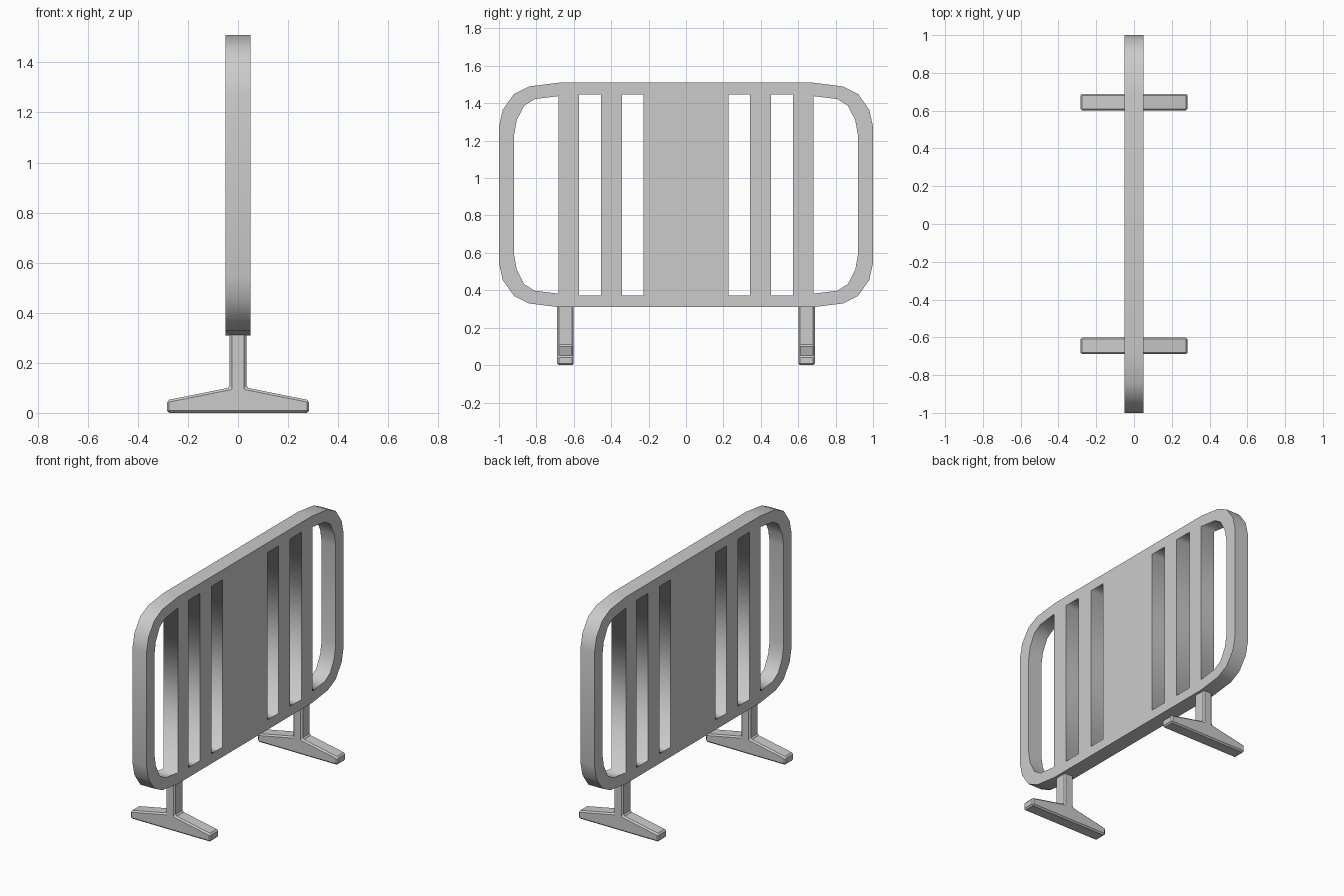
import bpy, bmesh
from math import radians

if "Cube" in bpy.data.objects:
    bpy.data.objects.remove(bpy.data.objects["Cube"])

MID_Z = 0.91          # panel centre height
HALF_T = 0.05         # half panel thickness


def mirror_v(pts):
    """Complete an upper profile with its reflection below the mid height."""
    return pts + [(y, -z) for y, z in reversed(pts)]


def rect(y0, y1, h):
    return [(y0, h), (y1, h), (y1, -h), (y0, -h)]


# Barrier panel: rounded outline with slots and end openings
corner = [(0.68, 0.60), (0.84, 0.58), (0.92, 0.54), (0.98, 0.455), (1.0, 0.365)]
opening = [(0.682, 0.528), (0.81, 0.512), (0.865, 0.477), (0.905, 0.40), (0.92, 0.315)]

right = mirror_v(corner)
outline = right + [(-y, z) for y, z in reversed(right)]
holes = [mirror_v(opening), rect(0.455, 0.573, 0.537), rect(0.228, 0.342, 0.537)]
loops = [outline] + holes + [[(-y, z) for y, z in h] for h in holes]

curve = bpy.data.curves.new("barrier_panel", 'CURVE')
curve.dimensions = '2D'
curve.fill_mode = 'BOTH'
curve.extrude = HALF_T
for pts in loops:
    s = curve.splines.new('POLY')
    s.points.add(len(pts) - 1)
    for p, (y, z) in zip(s.points, pts):
        p.co = (y, z, 0, 1)
    s.use_cyclic_u = True
panel = bpy.data.objects.new("barrier_panel", curve)
panel.rotation_euler = (radians(90), 0, radians(90))
panel.location.z = MID_Z
bpy.context.collection.objects.link(panel)
bpy.context.view_layer.objects.active = panel
panel.select_set(True)
bpy.ops.object.convert(target='MESH')


# Feet: inverted T profile extruded along y, with chamfered edges
half = [(0.284, 0.0), (0.284, 0.051), (0.033, 0.101), (0.033, 0.335)]
profile = half + [(-x, z) for x, z in reversed(half)]


def foot(name, y, width=0.088):
    bm = bmesh.new()
    face = bm.faces.new([bm.verts.new((x, y - width / 2, z)) for x, z in profile])
    ext = bmesh.ops.extrude_face_region(bm, geom=[face])
    verts = [g for g in ext["geom"] if isinstance(g, bmesh.types.BMVert)]
    bmesh.ops.translate(bm, verts=verts, vec=(0, width, 0))
    bmesh.ops.recalc_face_normals(bm, faces=bm.faces)
    mesh = bpy.data.meshes.new(name)
    bm.to_mesh(mesh)
    bm.free()
    ob = bpy.data.objects.new(name, mesh)
    bpy.context.collection.objects.link(ob)
    bev = ob.modifiers.new("edge_chamfer", 'BEVEL')
    bev.width = 0.009
    bev.segments = 1


foot("near_foot", -0.645)
foot("far_foot", 0.645)
